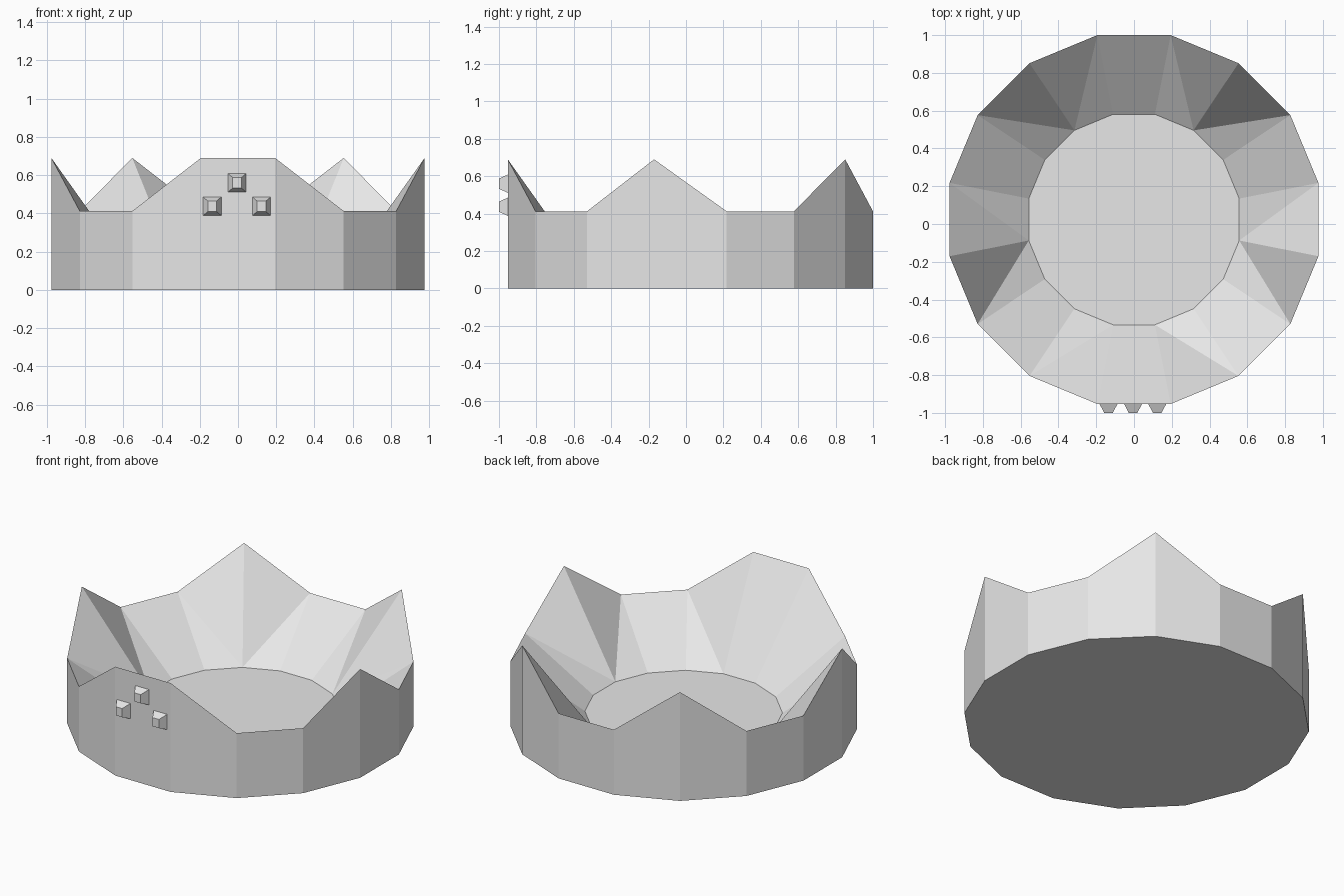
import bpy
import bmesh
import math

SIDES = 16
CENTRE_Y = 0.0235
OUTER_R, INNER_R = 0.9955, 0.568
FLOOR_Z, LOW_Z, PEAK_Z = 0.10, 0.412, 0.69
FRONT_Y = CENTRE_Y - OUTER_R * math.cos(math.pi / SIDES)

cube = bpy.data.objects.get("Cube")
if cube:
    bpy.data.objects.remove(cube, do_unlink=True)

grey = bpy.data.materials.new("plain grey")
grey.use_nodes = True
grey.diffuse_color = (0.8, 0.8, 0.8, 1)
grey.node_tree.nodes["Principled BSDF"].inputs["Base Color"].default_value = (0.8, 0.8, 0.8, 1)


def finish(bm, name):
    bmesh.ops.recalc_face_normals(bm, faces=bm.faces[:])
    mesh = bpy.data.meshes.new(name)
    bm.to_mesh(mesh)
    bm.free()
    mesh.materials.append(grey)
    obj = bpy.data.objects.new(name, mesh)
    bpy.context.collection.objects.link(obj)
    return obj


def is_peak(i):
    # The front pair of corners, then every third corner round the ring
    return i % 3 == 0


def ring(bm, radius, height):
    # Corners start just right of the front and run round the ring
    verts = []
    for i in range(SIDES):
        a = -math.pi / 2 + (i + 0.5) * 2 * math.pi / SIDES
        verts.append(bm.verts.new((radius * math.cos(a),
                                   CENTRE_Y + radius * math.sin(a), height(i))))
    return verts


# Pointed bowl: flat base, upright outside, sloping inside and flat floor
bm = bmesh.new()
base = ring(bm, OUTER_R, lambda i: 0)
rim = ring(bm, OUTER_R, lambda i: PEAK_Z if is_peak(i) else LOW_Z)
floor = ring(bm, INNER_R, lambda i: FLOOR_Z)
bm.faces.new(base)
bm.faces.new(floor)
for i in range(SIDES):
    j = (i + 1) % SIDES
    bm.faces.new((base[i], base[j], rim[j], rim[i]))
    if is_peak(i) == is_peak(j):
        bm.faces.new((rim[i], rim[j], floor[j], floor[i]))
    elif is_peak(i):
        # Fold runs from the low corner down to the foot of the peak
        bm.faces.new((rim[i], rim[j], floor[i]))
        bm.faces.new((rim[j], floor[j], floor[i]))
    else:
        bm.faces.new((rim[i], rim[j], floor[j]))
        bm.faces.new((rim[i], floor[j], floor[i]))
finish(bm, "pointed_bowl")


# Tapered studs on the front
def stud(name, x, z):
    bm = bmesh.new()
    bmesh.ops.create_cube(bm, size=1)
    for v in bm.verts:
        tip = v.co.y < 0
        v.co.x = x + v.co.x * (0.045 if tip else 0.095)
        v.co.z = z + v.co.z * (0.055 if tip else 0.097)
        v.co.y = -1.0 if tip else FRONT_Y
    finish(bm, name)


stud("stud_top", -0.005, 0.56)
stud("stud_right", -0.135, 0.437)
stud("stud_left", 0.123, 0.437)
